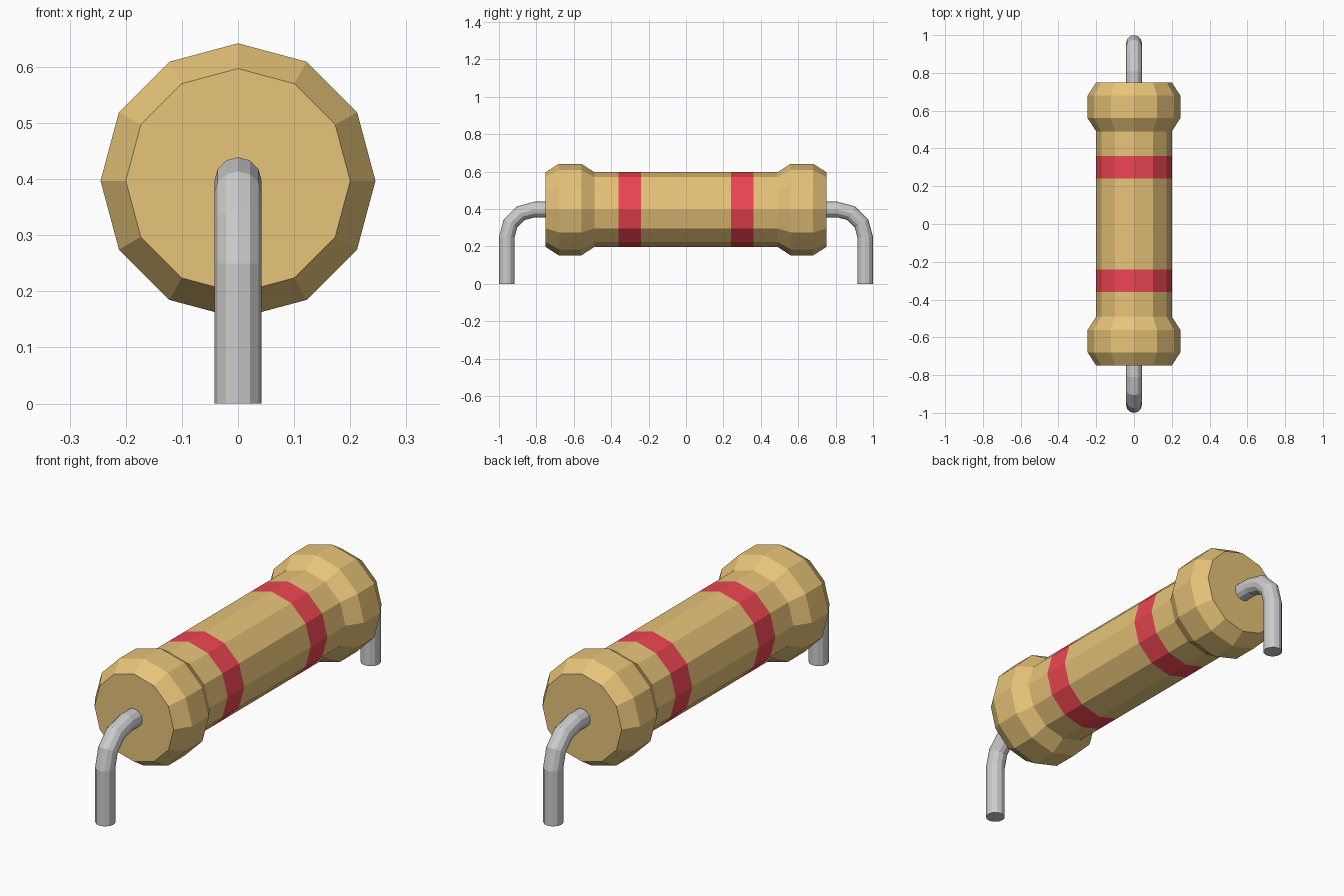
import bpy, bmesh
from math import sin, cos, pi, radians

if "Cube" in bpy.data.objects:
    bpy.data.objects.remove(bpy.data.objects["Cube"])

SIDES = 12
AXIS_Z = 0.397


def material(name, rgb):
    m = bpy.data.materials.new(name)
    m.diffuse_color = (*rgb, 1)
    m.use_nodes = True
    m.node_tree.nodes["Principled BSDF"].inputs["Base Color"].default_value = m.diffuse_color
    return m


def skin(name, rings, mats=(), ring_mats=None):
    """Join successive rings of points into a capped, flat-shaded tube."""
    bm = bmesh.new()
    loops = [[bm.verts.new(p) for p in ring] for ring in rings]
    for k, (a, b) in enumerate(zip(loops, loops[1:])):
        for i in range(SIDES):
            j = (i + 1) % SIDES
            f = bm.faces.new((a[i], a[j], b[j], b[i]))
            f.material_index = ring_mats[k] if ring_mats else 0
    bm.faces.new(loops[0])
    bm.faces.new(loops[-1])
    bmesh.ops.recalc_face_normals(bm, faces=bm.faces[:])
    mesh = bpy.data.meshes.new(name)
    bm.to_mesh(mesh)
    bm.free()
    for m in mats:
        mesh.materials.append(m)
    ob = bpy.data.objects.new(name, mesh)
    bpy.context.collection.objects.link(ob)
    return ob


def ring(y, z, r, tilt):
    """Circle at (0, y, z); tilt 0 faces along y, 90 degrees faces down."""
    pts = []
    for i in range(SIDES):
        t = 2 * pi * i / SIDES
        u, v = r * sin(t), r * cos(t)
        pts.append((u, y + v * sin(tilt), z + v * cos(tilt)))
    return pts


tan = material("tan", (0.80, 0.55, 0.19))
red = material("red", (0.85, 0.06, 0.085))

# Body: half profile (y, radius), mirrored, with the bands as coloured strips
half = [(0.24, 0.2), (0.36, 0.2), (0.49, 0.2), (0.56, 0.245),
        (0.68, 0.245), (0.75, 0.2)]
profile = [(-y, r) for y, r in reversed(half)] + half
strips = [0, 0, 0, 0, 1, 0, 1, 0, 0, 0, 0]
skin("resistor_body", [ring(y, AXIS_Z, r, 0) for y, r in profile],
     (tan, red), strips)

# Wire leads: straight out of the body, quarter bend, straight down
BEND, WIRE = 0.147, 0.042
for name, side in (("front_lead", -1), ("back_lead", 1)):
    path = [(0.74, AXIS_Z, 0)]
    for deg in (0, 30, 60, 90):
        a = radians(deg)
        path.append((0.811 + BEND * sin(a), AXIS_Z - BEND + BEND * cos(a), a))
    path.append((0.811 + BEND, 0, pi / 2))
    skin(name, [ring(side * y, z, WIRE, side * a) for y, z, a in path])
